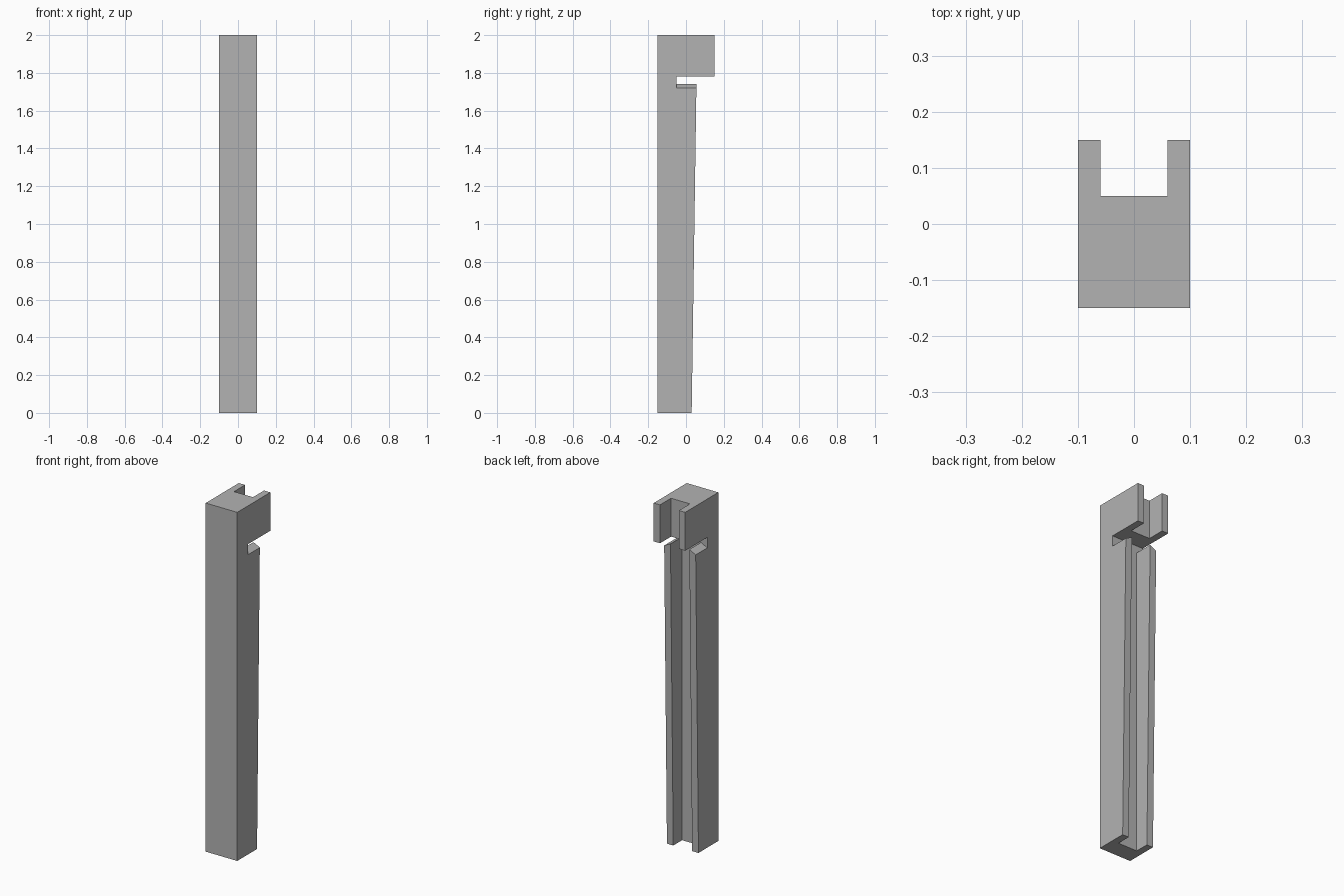
import bpy
import bmesh

cube = bpy.data.objects.get("Cube")
if cube:
    bpy.data.objects.remove(cube, do_unlink=True)

grey = bpy.data.materials.new("plain grey")
grey.use_nodes = True
colour = (0.45, 0.45, 0.45, 1)
grey.diffuse_color = colour
grey.node_tree.nodes["Principled BSDF"].inputs["Base Color"].default_value = colour

HALF, SLOT = 0.10, 0.06      # outer half width, slot half width
FRONT, WEB = -0.15, -0.05    # front face, slot floor
HEAD = 1.78                  # underside of the head


def make_object(name, bm):
    bmesh.ops.remove_doubles(bm, verts=bm.verts, dist=1e-5)
    bmesh.ops.recalc_face_normals(bm, faces=bm.faces)
    mesh = bpy.data.meshes.new(name)
    bm.to_mesh(mesh)
    bm.free()
    mesh.materials.append(grey)
    obj = bpy.data.objects.new(name, mesh)
    bpy.context.collection.objects.link(obj)
    return obj


def prism(name, outline, low, high):
    """Extrude an xy outline between two heights."""
    bm = bmesh.new()
    face = bm.faces.new([bm.verts.new((x, y, low)) for x, y in outline])
    top = bmesh.ops.extrude_face_region(bm, geom=[face])["geom"]
    verts = [v for v in top if isinstance(v, bmesh.types.BMVert)]
    bmesh.ops.translate(bm, verts=verts, vec=(0, 0, high - low))
    return make_object(name, bm)


# Post: full-height front web
prism("post_web", [(-HALF, FRONT), (HALF, FRONT), (HALF, WEB), (-HALF, WEB)], 0, HEAD)

# Head: block with a fork open to the back
prism("forked_head", [(-HALF, FRONT), (HALF, FRONT), (HALF, 0.15), (SLOT, 0.15),
                      (SLOT, 0.05), (-SLOT, 0.05), (-SLOT, 0.15), (-HALF, 0.15)], HEAD, 2)

# Flanges: tapered side rails with tops sloping outward
for side, label in ((1, "left"), (-1, "right")):
    flange = prism(label + "_flange", [(side * SLOT, WEB), (side * HALF, WEB),
                                       (side * HALF, 0.03), (side * SLOT, 0.03)], 0, 1.74)
    for v in flange.data.vertices:
        if v.co.z > 1:
            if v.co.y > 0:
                v.co.y = 0.055
            if abs(v.co.x) > 0.08:
                v.co.z = 1.72
